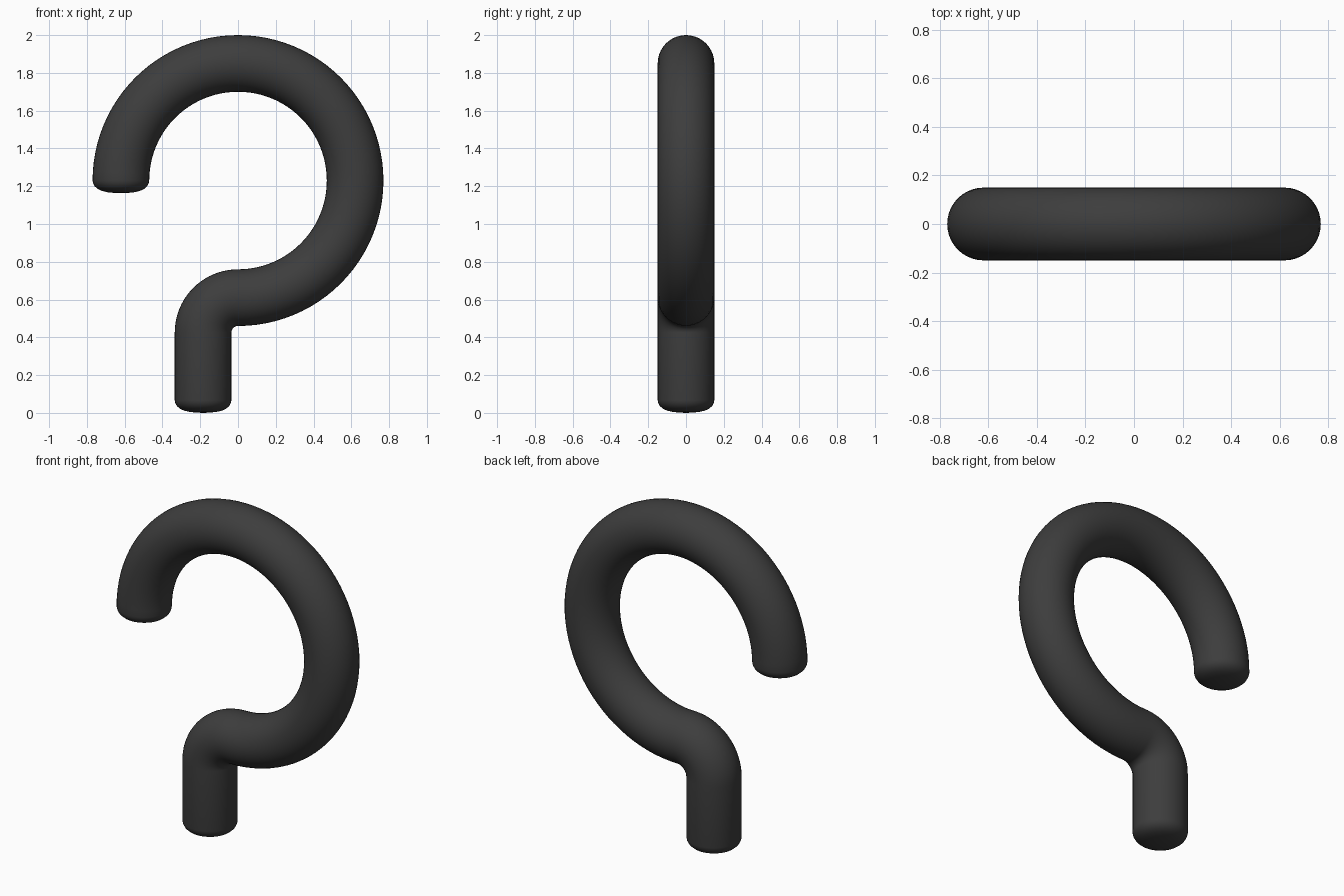
import bpy, bmesh, math
from mathutils import Vector

if "Cube" in bpy.data.objects:
    bpy.data.objects.remove(bpy.data.objects["Cube"], do_unlink=True)

TUBE = 0.15      # tube radius
SIDES = 40
HOOK_R = 0.62    # large loop centreline radius
HOOK_Z = 1.23    # large loop centre height
BEND_R = 0.185   # small bend into the stem
BEND_Z = HOOK_Z - HOOK_R - BEND_R

# Rounded end: (distance from the tip, radius)
CAP = [(0.0015, 0.035), (0.005, 0.07), (0.012, 0.10), (0.022, 0.122),
       (0.036, 0.138), (0.052, 0.147)]
CAP_LEN = 0.067

mat = bpy.data.materials.new("dark_grey")
mat.use_nodes = True
colour = (0.047, 0.047, 0.047, 1)
mat.diffuse_color = colour
bsdf = next(n for n in mat.node_tree.nodes if n.type == 'BSDF_PRINCIPLED')
bsdf.inputs["Base Color"].default_value = colour
bsdf.inputs["Roughness"].default_value = 0.6


def arc(cz, radius, start, end, steps):
    """Stations on an arc in the xz plane: (x, z, side direction angle)."""
    for i in range(steps + 1):
        a = math.radians(start + (end - start) * i / steps)
        yield radius * math.cos(a), cz + radius * math.sin(a), a


# Stations along the centreline: x, z, side direction angle, tube radius
stations = []
tip_z = HOOK_Z - CAP_LEN
for d, r in CAP:                                   # free end
    stations.append((-HOOK_R, tip_z + d, math.pi, r))
for x, z, a in arc(HOOK_Z, HOOK_R, 180, -90, 72):  # large loop
    stations.append((x, z, a, TUBE))
for x, z, a in list(arc(BEND_Z, BEND_R, 90, 180, 20))[1:]:  # small bend
    stations.append((x, z, a + math.pi, TUBE))     # curvature flips here
stations.append((-BEND_R, CAP_LEN, 2 * math.pi, TUBE))      # stem
for d, r in reversed(CAP):                         # lower end
    stations.append((-BEND_R, d, 2 * math.pi, r))

# Sweep a ring along the stations
bm = bmesh.new()
rings = []
for x, z, a, r in stations:
    side = Vector((math.cos(a), 0, math.sin(a)))
    ring = []
    for k in range(SIDES):
        t = 2 * math.pi * k / SIDES
        ring.append(bm.verts.new(Vector((x, 0, z)) + side * (r * math.cos(t))
                                 + Vector((0, r * math.sin(t), 0))))
    rings.append(ring)
for p, q in zip(rings, rings[1:]):
    for k in range(SIDES):
        n = (k + 1) % SIDES
        bm.faces.new((p[k], p[n], q[n], q[k]))

# Close both tips
for ring, tip in ((rings[0], (-HOOK_R, 0, tip_z)), (rings[-1], (-BEND_R, 0, 0))):
    v = bm.verts.new(tip)
    for k in range(SIDES):
        bm.faces.new((ring[k], ring[(k + 1) % SIDES], v))
bmesh.ops.recalc_face_normals(bm, faces=bm.faces)
for f in bm.faces:
    f.smooth = True

mesh = bpy.data.meshes.new("hook")
bm.to_mesh(mesh)
bm.free()
mesh.materials.append(mat)
hook = bpy.data.objects.new("hook", mesh)
bpy.context.collection.objects.link(hook)
